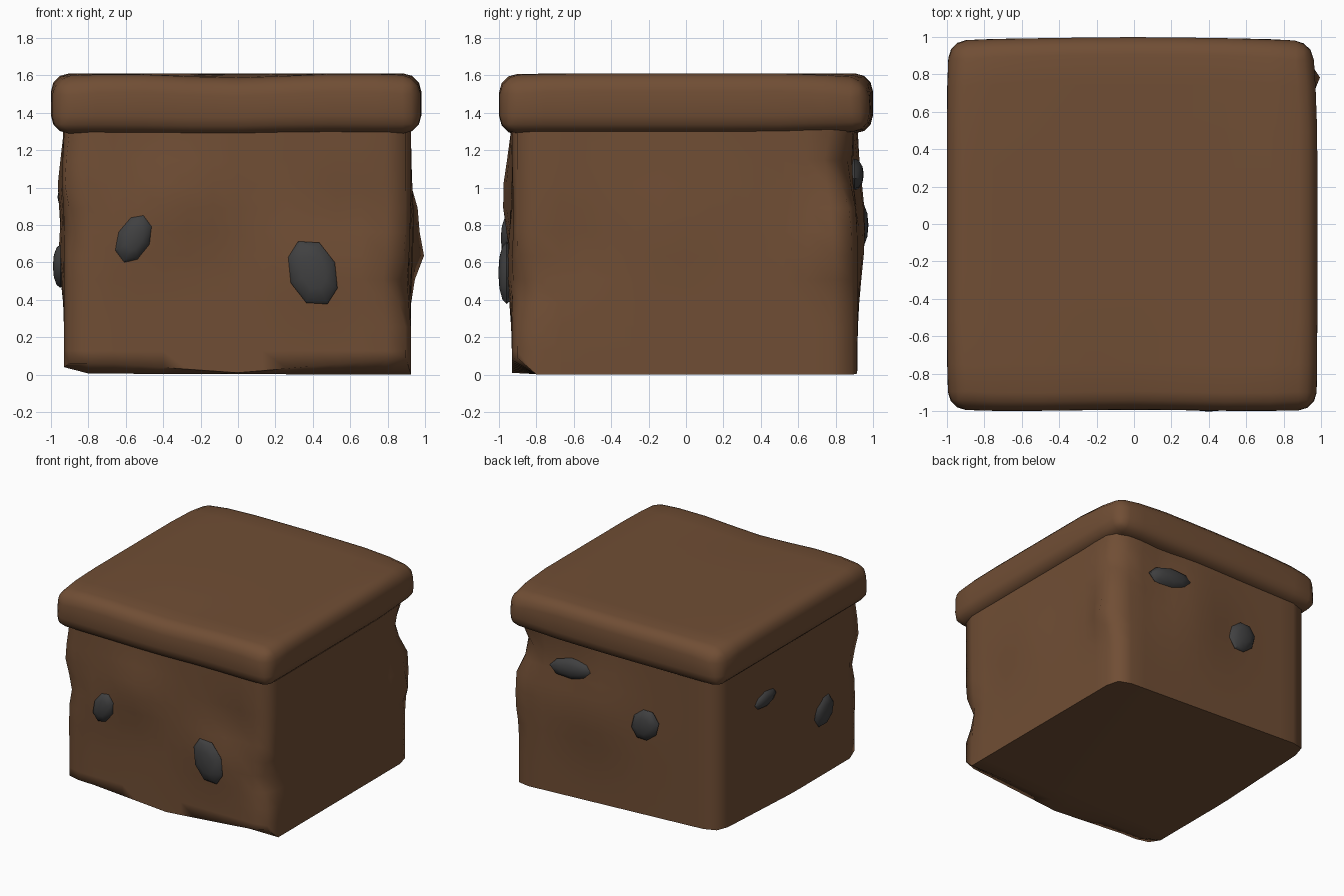
import bpy, bmesh, math
from mathutils import Vector, Matrix

if "Cube" in bpy.data.objects:
    bpy.data.objects.remove(bpy.data.objects["Cube"])


def material(name, rgb):
    m = bpy.data.materials.new(name)
    m.diffuse_color = (*rgb, 1)
    m.use_nodes = True
    m.node_tree.nodes["Principled BSDF"].inputs["Base Color"].default_value = m.diffuse_color
    return m


EARTH = material("earth brown", (0.163, 0.076, 0.035))
STONE = material("dark grey stone", (0.052, 0.052, 0.053))


def finish(bm, name, mat, bevel=0, segments=2, angle=180):
    bmesh.ops.recalc_face_normals(bm, faces=bm.faces)
    me = bpy.data.meshes.new(name)
    bm.to_mesh(me)
    bm.free()
    ob = bpy.data.objects.new(name, me)
    bpy.context.collection.objects.link(ob)
    me.materials.append(mat)
    bpy.context.view_layer.objects.active = ob
    ob.select_set(True)
    if bevel:
        b = ob.modifiers.new("bevel", "BEVEL")
        b.width, b.segments = bevel, segments
        b.limit_method, b.angle_limit = "ANGLE", math.radians(50)
    bpy.ops.object.shade_smooth_by_angle(angle=math.radians(angle))
    ob.select_set(False)
    return ob


def cut_box(lo, hi, cuts):
    """Box sliced into a grid, cuts = number of cells on each axis."""
    lo, hi = Vector(lo), Vector(hi)
    bm = bmesh.new()
    size = hi - lo
    bmesh.ops.create_cube(bm, size=1, matrix=Matrix.Translation((lo + hi) / 2) @ Matrix.Diagonal((*size, 1)))
    for axis in range(3):
        for i in range(1, cuts[axis]):
            p, n = lo.copy(), Vector((0, 0, 0))
            p[axis] += size[axis] * i / cuts[axis]
            n[axis] = 1
            bmesh.ops.bisect_plane(bm, geom=bm.verts[:] + bm.edges[:] + bm.faces[:], plane_co=p, plane_no=n)
    return bm


def push(bm, bumps):
    """Soft dents and bulges: centre, radius, offset."""
    base = {v: v.co.copy() for v in bm.verts}
    for c, r, off in bumps:
        for v, p in base.items():
            v.co += Vector(off) * math.exp(-((p - Vector(c)).length / r) ** 2)


# Earth block with worn faces and corners
body = cut_box((-0.93, -0.93, 0.0), (0.925, 0.915, 1.4), (14, 14, 11))
bottom = [v for v in body.verts if v.co.z < 0.001]
corners = [v for v in body.verts if abs(v.co.x) > 0.91 and abs(v.co.y) > 0.91]
lift = {}
for v in bottom:                                      # underside rises to the back left
    x, y = v.co.x, v.co.y
    lift[v] = 0.085 * (0.925 - x) / 1.855 * (y + 0.93) / 1.845
    if y < -0.92:                                     # chipped lower front edge
        lift[v] = 0.01 + (0.08 * x / 0.92 if x > 0 else 0.05 * min(1, -x / 0.7))
    elif x < -0.85:
        lift[v] = max(lift[v], 0.04)
push(body, [
    ((0.93, -0.93, 0.47), 0.12, (-0.06, 0.03, 0)),    # front right notch
    ((0.93, 0.92, 1.13), 0.16, (-0.03, -0.09, 0)),    # back right notch
    ((0.5, 0.92, 1.1), 0.25, (0, -0.04, 0)),
    ((0.93, 0.85, 0.85), 0.11, (0.06, -0.01, 0)),     # back right bulges
    ((0.93, 0.8, 0.64), 0.12, (0.07, 0, 0)),
    ((0.2, 0.92, 0.8), 0.35, (0, 0.045, 0)),
    ((-0.93, -0.1, 1.0), 0.2, (-0.035, 0, 0)),        # left bulges
    ((-0.93, -0.4, 0.65), 0.2, (-0.03, 0, 0)),
    ((-0.93, -0.93, 1.05), 0.15, (-0.025, -0.015, 0)),
    ((-0.93, -0.93, 0.8), 0.09, (0.02, 0.015, 0)),
    ((-0.3, -0.93, 0.95), 0.25, (0, -0.05, 0)),       # front bulges
    ((0.4, -0.93, 0.6), 0.25, (0, -0.03, 0)),
    ((0.6, -0.93, 0.85), 0.18, (0, 0.03, 0)),
    ((-0.6, -0.93, 0.7), 0.2, (0, -0.015, 0)),
    ((0.93, -0.1, 0.8), 0.25, (0.015, 0, 0)),
    ((0.93, -0.6, 0.65), 0.2, (-0.02, 0, 0)),
])
for v in corners:                                     # softened upright edges
    v.co.x -= math.copysign(0.028, v.co.x)
    v.co.y -= math.copysign(0.028, v.co.y)
for v, dz in lift.items():
    v.co.z += dz
finish(body, "earth_block", EARTH, angle=75)

# Rounded overhanging top slab, drooping at corners and the front middle
cap = cut_box((-1.0, -1.0, 1.29), (0.98, 0.99, 1.61), (8, 8, 1))
push(cap, [
    ((0, -1.0, 1.61), 0.4, (0, 0.01, -0.03)),
    ((0, 1.0, 1.45), 0.5, (0, 0.01, 0)),
    ((0.95, 0.95, 1.29), 0.25, (-0.02, 0, 0.02)),
    ((0.2, -1.0, 1.29), 0.4, (0, 0, 0.01)),
    ((0.98, 0.99, 1.61), 0.22, (-0.025, -0.025, -0.05)),
    ((-1.0, 0.99, 1.61), 0.2, (0.02, -0.02, -0.035)),
    ((0.98, -1.0, 1.61), 0.2, (-0.01, 0.01, -0.02)),
    ((-1.0, -1.0, 1.61), 0.2, (0.015, 0.015, -0.03)),
])
finish(cap, "top_slab", EARTH, bevel=0.095, segments=3)


def stone(name, loc, facing, w, h, tilt, depth=0.045):
    """Flattened pebble; facing turns it about z (0 = front), tilt leans it."""
    bm = bmesh.new()
    bmesh.ops.create_uvsphere(bm, u_segments=8, v_segments=6, radius=1)
    for v in bm.verts:                                # uneven outline
        v.co.x += 0.12 * v.co.y * abs(v.co.x)
    m = (Matrix.Translation(loc) @ Matrix.Rotation(math.radians(facing), 4, "Z")
         @ Matrix.Rotation(math.radians(tilt), 4, "Y") @ Matrix.Rotation(math.pi / 2, 4, "X")
         @ Matrix.Diagonal((w / 2, h / 2, depth, 1)))
    bmesh.ops.transform(bm, matrix=m, verts=bm.verts)
    finish(bm, name, STONE, angle=40)


# Pebbles set in the front, back and left faces
stone("front_stone_left", (-0.555, -0.945, 0.73), 0, 0.18, 0.28, 22)
stone("front_stone_right", (0.40, -0.958, 0.545), 0, 0.26, 0.37, -25)
stone("back_stone_high", (0.40, 0.90, 1.07), 180, 0.42, 0.17, -6, 0.05)
stone("back_stone_low", (-0.28, 0.93, 0.80), 180, 0.23, 0.28, 30)
stone("left_stone_back", (-0.92, 0.30, 0.95), -90, 0.29, 0.13, -4)
stone("left_stone_front", (-0.95, -0.43, 0.58), -90, 0.22, 0.26, 30, 0.04)
